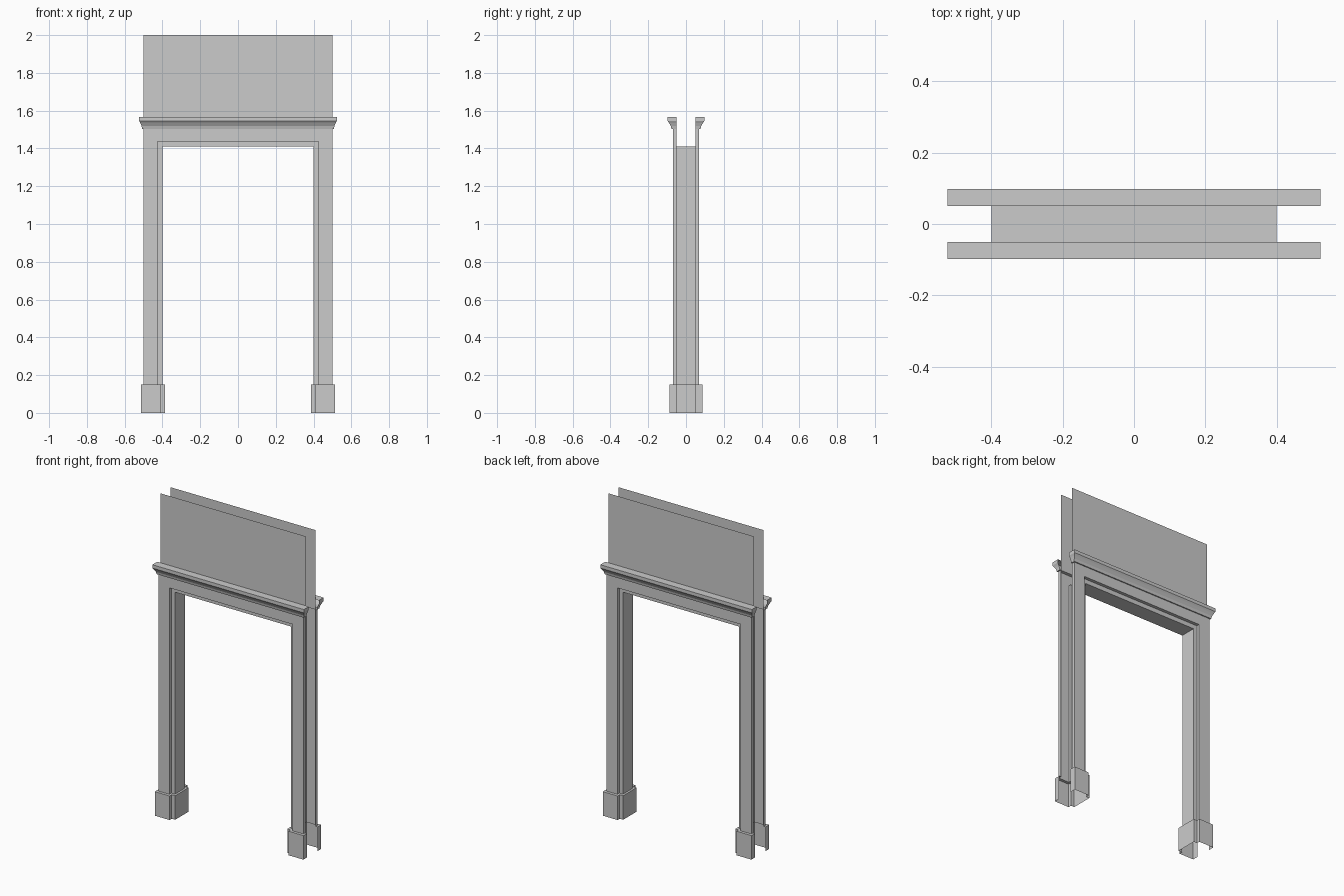
import bpy, bmesh

if "Cube" in bpy.data.objects:
    bpy.data.objects.remove(bpy.data.objects["Cube"])


def loft(name, sections):
    """Skin quads between matching sections, then mirror the quarter in x and y."""
    bm = bmesh.new()
    rows = [[bm.verts.new(p) for p in s] for s in sections]
    for a, b in zip(rows, rows[1:]):
        for i in range(len(a) - 1):
            bm.faces.new((a[i], a[i + 1], b[i + 1], b[i]))
    mesh = bpy.data.meshes.new(name)
    bm.to_mesh(mesh)
    bm.free()
    ob = bpy.data.objects.new(name, mesh)
    bpy.context.collection.objects.link(ob)
    mod = ob.modifiers.new("mirror", 'MIRROR')
    mod.use_axis = (True, True, False)
    mod.merge_threshold = 0.0005
    return ob


PLINTH_TOP = 0.15

# Casing and lining: profile points as (x on leg, z on head, depth y)
casing = [(0.5, 1.504, 0.05), (0.5, 1.504, 0.07), (0.425, 1.438, 0.07),
          (0.425, 1.438, 0.05), (0.4, 1.41, 0.05), (0.4, 1.41, 0.0)]
loft("door_casing", [
    [(x, y, PLINTH_TOP) for x, z, y in casing],
    [(x, y, z) for x, z, y in casing],
    [(0, y, z) for x, z, y in casing]])

# Plinth blocks: hollow shell around each leg, with a ledge on top
plinth = [(0.513, 0.05), (0.513, 0.088), (0.411, 0.088),
          (0.411, 0.067), (0.387, 0.067), (0.387, 0.0)]
loft("plinth_block", [
    [(x, y, 0) for x, y in plinth],
    [(x, y, PLINTH_TOP) for x, y in plinth],
    [(x, y, PLINTH_TOP) for x, z, y in casing]])

# Crown moulding: (x reach, depth y, z) profile, wrapped round the corner
crown = [(0.5, 0.07, 1.504), (0.508, 0.077, 1.504), (0.511, 0.081, 1.52),
         (0.517, 0.09, 1.535), (0.523, 0.098, 1.546), (0.523, 0.098, 1.567),
         (0.5, 0.05, 1.567)]
loft("crown_moulding", [
    [(x, 0.05, z) for x, y, z in crown],
    [(x, y, z) for x, y, z in crown],
    [(0, y, z) for x, y, z in crown]])

# Wall panels above the door
loft("wall_panel", [
    [(0.5, 0.05, 1.504), (0.5, 0.05, 2.0)],
    [(0, 0.05, 1.504), (0, 0.05, 2.0)]])
